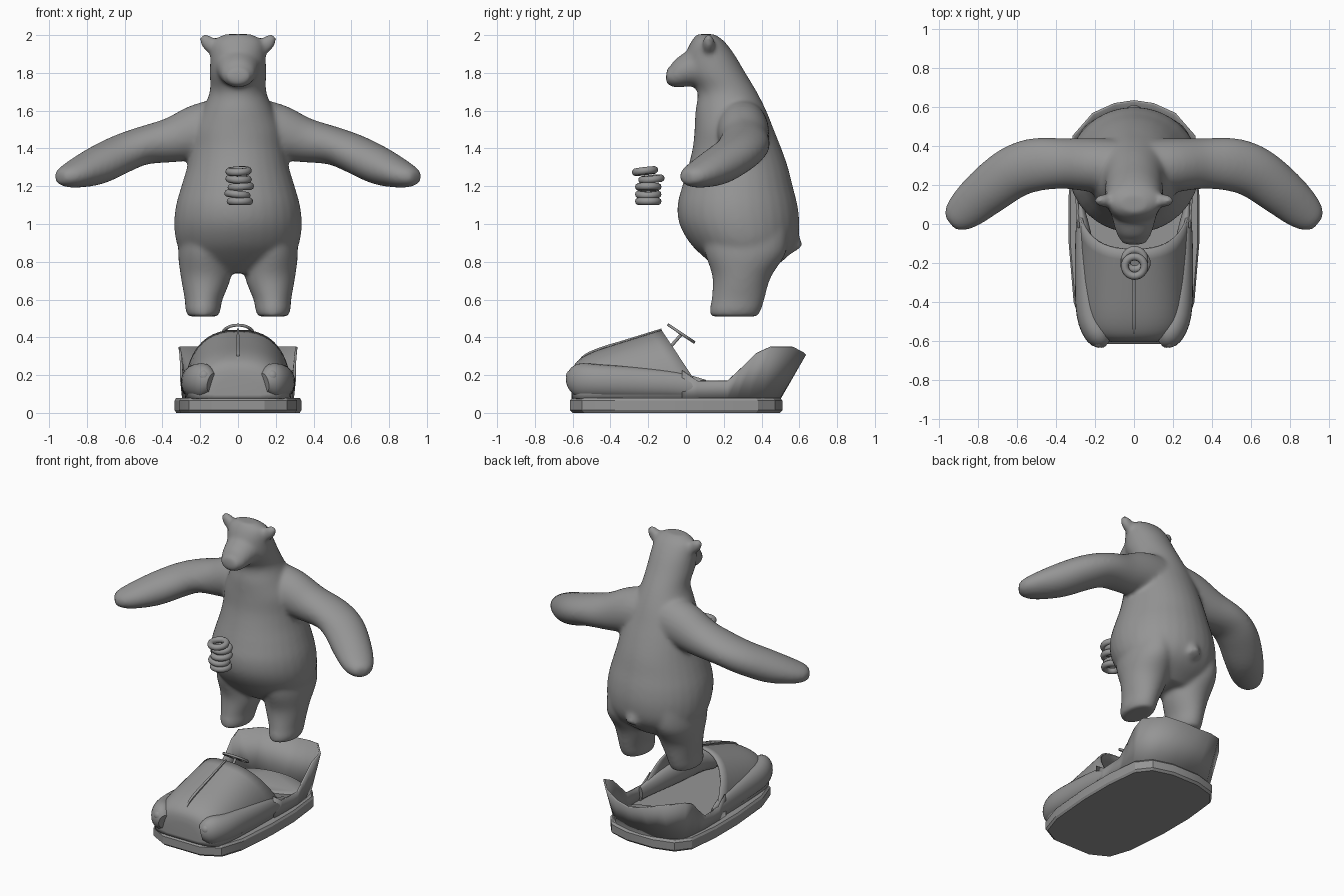
import bpy, bmesh, math
from math import sin, cos, pi
from mathutils import Vector, Matrix

if "Cube" in bpy.data.objects:
    bpy.data.objects.remove(bpy.data.objects["Cube"])

grey = bpy.data.materials.new("plain grey")
grey.use_nodes = True
grey.diffuse_color = (0.3, 0.3, 0.3, 1)
grey.node_tree.nodes["Principled BSDF"].inputs["Base Color"].default_value = (0.3, 0.3, 0.3, 1)


def finish(bm, name, angle=40):
    bmesh.ops.recalc_face_normals(bm, faces=bm.faces)
    mesh = bpy.data.meshes.new(name)
    bm.to_mesh(mesh)
    bm.free()
    obj = bpy.data.objects.new(name, mesh)
    bpy.context.collection.objects.link(obj)
    mesh.materials.append(grey)
    bpy.ops.object.select_all(action='DESELECT')
    obj.select_set(True)
    bpy.context.view_layer.objects.active = obj
    if angle:
        bpy.ops.object.shade_smooth_by_angle(angle=math.radians(angle))
    return obj


def loft(bm, rings, closed=True, cap_start=True, cap_end=True):
    rows = [[bm.verts.new(p) for p in r] for r in rings]
    n = len(rows[0])
    for a, b in zip(rows, rows[1:]):
        for i in range(n if closed else n - 1):
            j = (i + 1) % n
            bm.faces.new((a[i], a[j], b[j], b[i]))
    if cap_start:
        bm.faces.new(rows[0])
    if cap_end:
        bm.faces.new(rows[-1])


def smooth_rows(rows, steps=4):
    """Catmull-Rom through rows of numbers."""
    out = []
    for i in range(len(rows) - 1):
        p = [rows[max(0, min(len(rows) - 1, i + k))] for k in (-1, 0, 1, 2)]
        for s in range(steps):
            t = s / steps
            out.append([0.5 * (2 * b + (c - a) * t + (2 * a - 5 * b + 4 * c - d) * t * t
                               + (3 * b - a - 3 * c + d) * t ** 3) for a, b, c, d in zip(*p)])
    return out + [list(rows[-1])]


def tube(bm, rows, side=1, n=24):
    """Rows of x, y, z, horizontal radius, vertical radius; swept along the path."""
    rows = smooth_rows(rows)
    pts = [Vector((r[0] * side, r[1], r[2])) for r in rows]
    rings = []
    for i, r in enumerate(rows):
        d = (pts[min(i + 1, len(pts) - 1)] - pts[max(i - 1, 0)]).normalized()
        u = d.cross(Vector((0, 0, 1))).normalized()
        v = u.cross(d)
        rings.append([pts[i] + u * r[3] * cos(2 * pi * k / n) + v * r[4] * sin(2 * pi * k / n) for k in range(n)])
    loft(bm, rings)


def stack(bm, rows, n=32):
    """Rows of z, x, half width, front y, back y; horizontal ellipses."""
    loft(bm, [[(x + w * cos(2 * pi * k / n), (f + b) / 2 + (b - f) / 2 * sin(2 * pi * k / n), z)
               for k in range(n)] for z, x, w, f, b in smooth_rows(rows)])


def ball(bm, centre, radii, rot=Matrix()):
    bmesh.ops.create_uvsphere(bm, u_segments=20, v_segments=12, radius=1,
                              matrix=Matrix.Translation(centre) @ rot @ Matrix.Diagonal((*radii, 1)))


def torus(name, centre, rot, major, minor, n=32, m=10):
    bm = bmesh.new()
    rings = [[((major + minor * cos(2 * pi * j / m)) * cos(2 * pi * i / n),
               (major + minor * cos(2 * pi * j / m)) * sin(2 * pi * i / n),
               minor * sin(2 * pi * j / m)) for j in range(m)] for i in range(n)]
    loft(bm, rings + rings[:1], True, False, False)
    bmesh.ops.remove_doubles(bm, verts=bm.verts, dist=1e-5)
    bm.transform(Matrix.Translation(centre) @ rot)
    return finish(bm, name)


# Bear: overlapping volumes fused into one skin
bm = bmesh.new()
stack(bm, [(2.005, 0, .07, .06, .15), (1.97, 0, .13, .03, .2), (1.9, 0, .145, .0, .255),
           (1.8, 0, .15, .0, .315), (1.7, 0, .15, .06, .375), (1.6, 0, .19, .05, .425),
           (1.5, 0, .235, .045, .465), (1.4, 0, .25, .035, .505), (1.3, 0, .27, .01, .54),
           (1.2, 0, .3, -.02, .565), (1.1, 0, .328, -.045, .59), (1.0, 0, .338, -.035, .6),
           (.9, 0, .325, .02, .585), (.82, 0, .28, .1, .53), (.74, 0, .16, .2, .42)])
tube(bm, [(0, .1, 1.84, .13, .12), (0, .0, 1.81, .105, .088), (0, -.06, 1.785, .085, .065), (0, -.105, 1.785, .055, .04)])
tube(bm, [(0, .45, 1.02, .09, .08), (0, .54, .93, .06, .06), (0, .59, .865, .04, .035)])
for s in (1, -1):
    tube(bm, [(.0, .29, 1.5, .14, .17), (.18, .3, 1.49, .14, .155), (.35, .31, 1.445, .13, .12),
              (.5, .305, 1.415, .137, .102), (.62, .265, 1.37, .135, .103), (.75, .17, 1.307, .125, .1),
              (.86, .075, 1.265, .105, .075), (.92, .025, 1.25, .075, .052), (.945, .005, 1.247, .04, .03)], s)
    stack(bm, [(1.0, .17 * s, .13, .08, .54), (.85, .18 * s, .137, .1, .53), (.72, .17 * s, .133, .14, .45),
               (.6, .182 * s, .1, .135, .415), (.55, .185 * s, .094, .125, .4), (.51, .185 * s, .08, .13, .38)])
    # Ears, cupped towards the front
    tilt = Matrix.Rotation(s * .75, 4, 'Y')
    ball(bm, (.15 * s, .12, 1.95), (.04, .034, .068), tilt)
bear = finish(bm, "bear", 0)
mod = bear.modifiers.new("fuse", 'REMESH')
mod.mode, mod.voxel_size, mod.use_smooth_shade = 'VOXEL', .012, True
mod = bear.modifiers.new("soften", 'SMOOTH')
mod.factor, mod.iterations = .5, 14

# Pile of rings in front of the belly
for i, (x, y, z, tx, ty) in enumerate([(.01, -.2, 1.12, 0, 0), (-.003, -.2, 1.157, 0, .12), (.015, -.2, 1.197, 0, -.06),
                                       (.003, -.183, 1.238, .1, .05), (.003, -.217, 1.28, .12, -.05)]):
    torus(f"ring_{i + 1}", (x, y, z), Matrix.Rotation(tx, 4, 'X') @ Matrix.Rotation(ty, 4, 'Y'), .05, .02)

# Bumper slab
half = [(.14, -.615), (.26, -.55), (.31, -.4), (.335, -.1), (.335, .15), (.31, .38), (.24, .47), (.1, .51)]
outline = half + [(-x, y) for x, y in reversed(half)]
bm = bmesh.new()
loft(bm, [[(x * k, y * k, z) for x, y in outline] for z, k in ((0, .975), (.014, 1), (.066, 1), (.08, .975))])
finish(bm, "bumper", 20)


# Hood: arches along the car, slanted back towards the cockpit
def hood_ring(y, w, top, lean, n=24):
    ring = []
    for k in range(n + 1):
        a = pi * k / n
        c, s = cos(a), sin(a)
        z = .075 + (top - .075) * abs(s) ** .85
        ring.append((w * math.copysign(abs(c) ** .8, c), y + lean * (top - z), z))
    return ring


bm = bmesh.new()
stations = [(-.605, .12, .19, 0), (-.595, .19, .245, 0), (-.56, .24, .287, 0), (-.48, .268, .328, .05),
            (-.33, .28, .377, .3), (-.13, .285, .44, .66)]
loft(bm, [hood_ring(*r) for r in smooth_rows(stations, 3)], False, True, False)
hood = finish(bm, "hood")
mod = hood.modifiers.new("thickness", 'SOLIDIFY')
mod.thickness = .012

bm = bmesh.new()
for s in (1, -1):
    tube(bm, [(.14, -.6, .16, .04, .05), (.18, -.565, .17, .07, .09), (.225, -.46, .168, .07, .088),
              (.245, -.25, .16, .058, .08), (.26, -.05, .15, .04, .065), (.275, .1, .13, .015, .045)], s)
finish(bm, "fenders")

bm = bmesh.new()
for s in (1, -1):
    ball(bm, (.18 * s, -.605, .195), (.033, .03, .033))
finish(bm, "headlights")

# Thin ridge down the middle of the hood
bm = bmesh.new()
ridge = smooth_rows([(-.6, .22, .002), (-.55, .3, .006), (-.46, .345, .009), (-.33, .385, .008), (-.13, .447, .005)])
loft(bm, [[(-w, y, z - .03), (-w, y, z), (w, y, z), (w, y, z - .03)] for y, z, w in ridge])
finish(bm, "hood_ridge", 30)

# Cockpit walls and flared backrest: bottom point, then top point
wall = [((.285, -.02, .075), (.285, -.02, .225)), ((.29, .06, .075), (.29, .06, .17)),
        ((.29, .22, .075), (.3, .22, .17)), ((.285, .27, .075), (.3, .3, .245)),
        ((.28, .33, .075), (.305, .37, .315)), ((.265, .4, .075), (.31, .45, .35)),
        ((.2, .46, .075), (.21, .565, .35)), ((.09, .49, .075), (.1, .615, .325)), ((0, .495, .075), (0, .63, .31))]
wall += [tuple((-p[0], p[1], p[2]) for p in pair) for pair in reversed(wall[:-1])]
bm = bmesh.new()
loft(bm, wall, False, False, False)
tub = finish(bm, "cockpit_wall", 30)
mod = tub.modifiers.new("thickness", 'SOLIDIFY')
mod.thickness, mod.offset = .012, 0

# Seat cushion inside the tub
bm = bmesh.new()
loft(bm, [[(.27 * k * cos(2 * pi * i / 24), .33 + .14 * k * sin(2 * pi * i / 24), z) for i in range(24)]
          for z, k in ((.075, 1), (.12, 1), (.13, .92))])
finish(bm, "seat")

# Steering wheel, spokes and column
tilt = Matrix.Rotation(-.59, 4, 'X')
torus("steering_wheel", (0, -.025, .42), tilt, .08, .008)
bm = bmesh.new()
hub = Vector((0, -.025, .415))
for a in (pi / 2, pi * 7 / 6, pi * 11 / 6):
    tip = hub + tilt.to_3x3() @ Vector((.08 * cos(a), .08 * sin(a), .005))
    tube(bm, [(*hub, .007, .005), (*tip, .007, .005)], n=8)
tube(bm, [(0, -.1, .33, .009, .009), (*hub, .009, .009)], n=10)
finish(bm, "steering_column")
